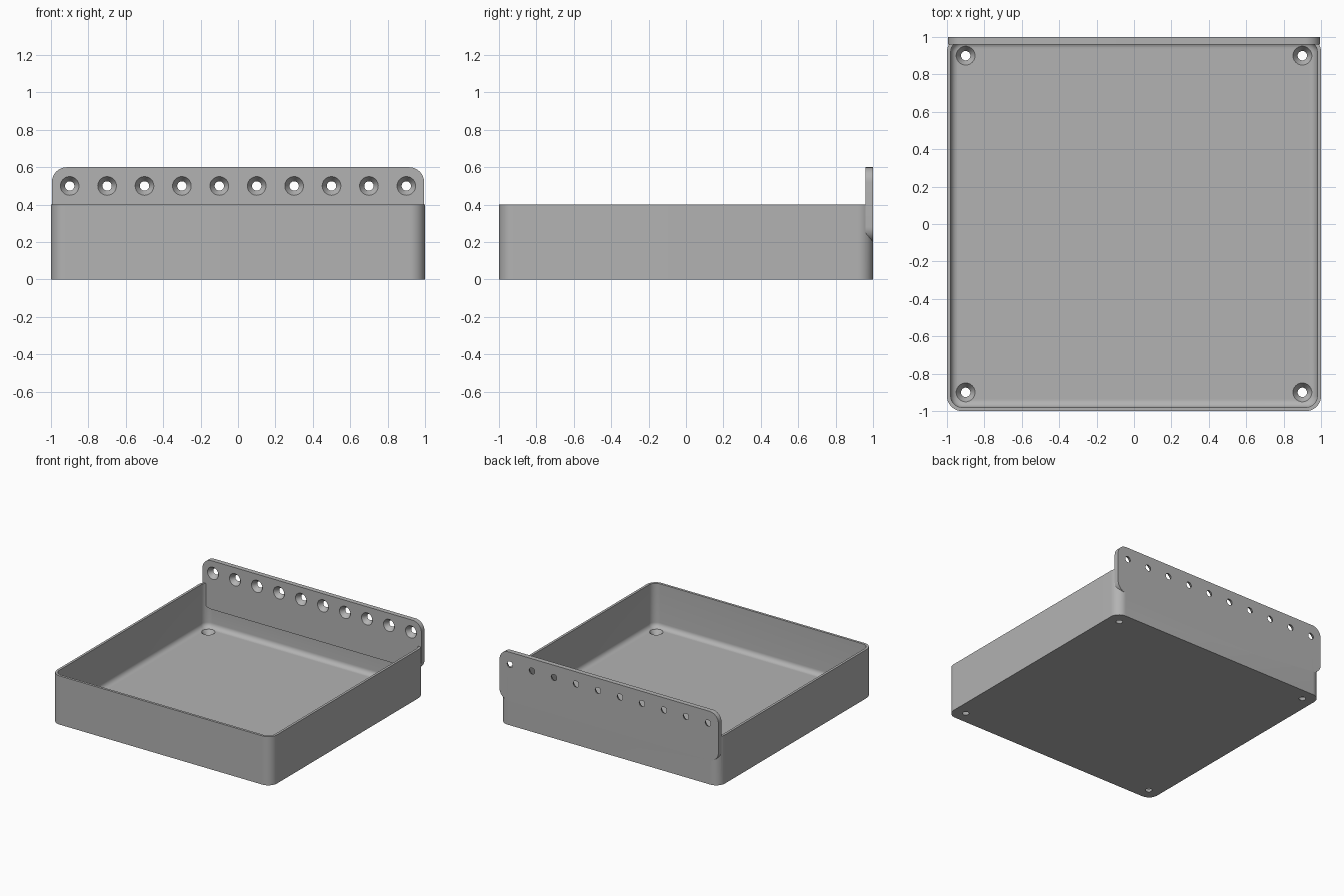
import bpy, bmesh, math
from mathutils import Matrix

default = bpy.data.objects.get("Cube")
if default:
    bpy.data.objects.remove(default, do_unlink=True)

grey = bpy.data.materials.new("mid_grey")
grey.use_nodes = True
colour = (0.45, 0.45, 0.45, 1)
grey.diffuse_color = colour
grey.node_tree.nodes["Principled BSDF"].inputs["Base Color"].default_value = colour


def make_object(name, bm):
    bmesh.ops.recalc_face_normals(bm, faces=bm.faces)
    mesh = bpy.data.meshes.new(name)
    bm.to_mesh(mesh)
    bm.free()
    mesh.materials.append(grey)
    ob = bpy.data.objects.new(name, mesh)
    bpy.context.collection.objects.link(ob)
    return ob


def rounded_slab(name, half_w, half_h, radius, low, high, matrix=Matrix(), fillet=0):
    """Rounded rectangle extruded from low to high, with an optional fillet at its base."""
    bm = bmesh.new()
    steps, layers = 12, [(low, 0)]
    if fillet:
        layers = [(low + fillet * (1 - math.cos(a)), fillet * (1 - math.sin(a)))
                  for a in (math.pi / 2 * i / 8 for i in range(9))]
    layers.append((high, 0))
    rings = []
    for z, inset in layers:
        ring = []
        for corner in range(4):
            sx, sy = ((1, 1), (-1, 1), (-1, -1), (1, -1))[corner]
            for i in range(steps + 1):
                a = math.pi / 2 * (corner + i / steps)
                r = radius - inset
                ring.append(bm.verts.new((sx * (half_w - radius) + r * math.cos(a),
                                          sy * (half_h - radius) + r * math.sin(a), z)))
        rings.append(ring)
    for a, b in zip(rings, rings[1:]):
        for i in range(len(a)):
            j = (i + 1) % len(a)
            bm.faces.new((a[i], a[j], b[j], b[i]))
    bm.faces.new(rings[0])
    bm.faces.new(rings[-1])
    bm.transform(matrix)
    return make_object(name, bm)


def screw_cutters(name, places, thickness):
    """Countersunk hole shapes: each place is a matrix whose +z points out of the wide side."""
    bm = bmesh.new()
    extra = 0.01
    slope = 0.025 / thickness
    profile = [(0.025, -extra), (0.025, 0.002), (0.05, thickness),
               (0.05 + slope * extra, thickness + extra)]
    for place in places:
        rings = [[bm.verts.new(place @ Matrix.Rotation(math.tau * i / 32, 4, 'Z')
                               @ Matrix.Translation((r, 0, z)).to_translation())
                  for i in range(32)] for r, z in profile]
        for a, b in zip(rings, rings[1:]):
            for i in range(32):
                j = (i + 1) % 32
                bm.faces.new((a[i], a[j], b[j], b[i]))
        bm.faces.new(rings[0])
        bm.faces.new(rings[-1])
    return make_object(name, bm)


def combine(target, other, operation):
    mod = target.modifiers.new(operation, 'BOOLEAN')
    mod.operation, mod.solver, mod.object = operation, 'EXACT', other
    bpy.context.view_layer.objects.active = target
    bpy.ops.object.modifier_apply(modifier=mod.name)
    bpy.data.objects.remove(other, do_unlink=True)


# Open tray with thin walls and a filleted floor
tray = rounded_slab("tray", 1, 1, 0.08, 0, 0.4)
combine(tray, rounded_slab("cavity", 0.98, 0.98, 0.06, 0.04, 0.5, fillet=0.04), 'DIFFERENCE')

# Upright mounting plate along the back wall
upright = Matrix.Translation((0, 1, 0.4)) @ Matrix.Rotation(math.pi / 2, 4, 'X')
plate = rounded_slab("mounting_plate", 0.995, 0.2, 0.08, 0, 0.04, upright)
combine(tray, plate, 'UNION')

# Countersunk holes in the floor corners and along the plate
corners = [Matrix.Translation((x, y, 0)) for x in (-0.9, 0.9) for y in (-0.9, 0.9)]
combine(tray, screw_cutters("floor_holes", corners, 0.04), 'DIFFERENCE')
row = [Matrix.Translation((-0.9 + 0.2 * i, 0, 0.1)) @ upright for i in range(10)]
combine(tray, screw_cutters("plate_holes", row, 0.04), 'DIFFERENCE')

bpy.ops.object.select_all(action='DESELECT')
tray.select_set(True)
bpy.context.view_layer.objects.active = tray
bpy.ops.object.shade_smooth_by_angle(angle=math.radians(30))
